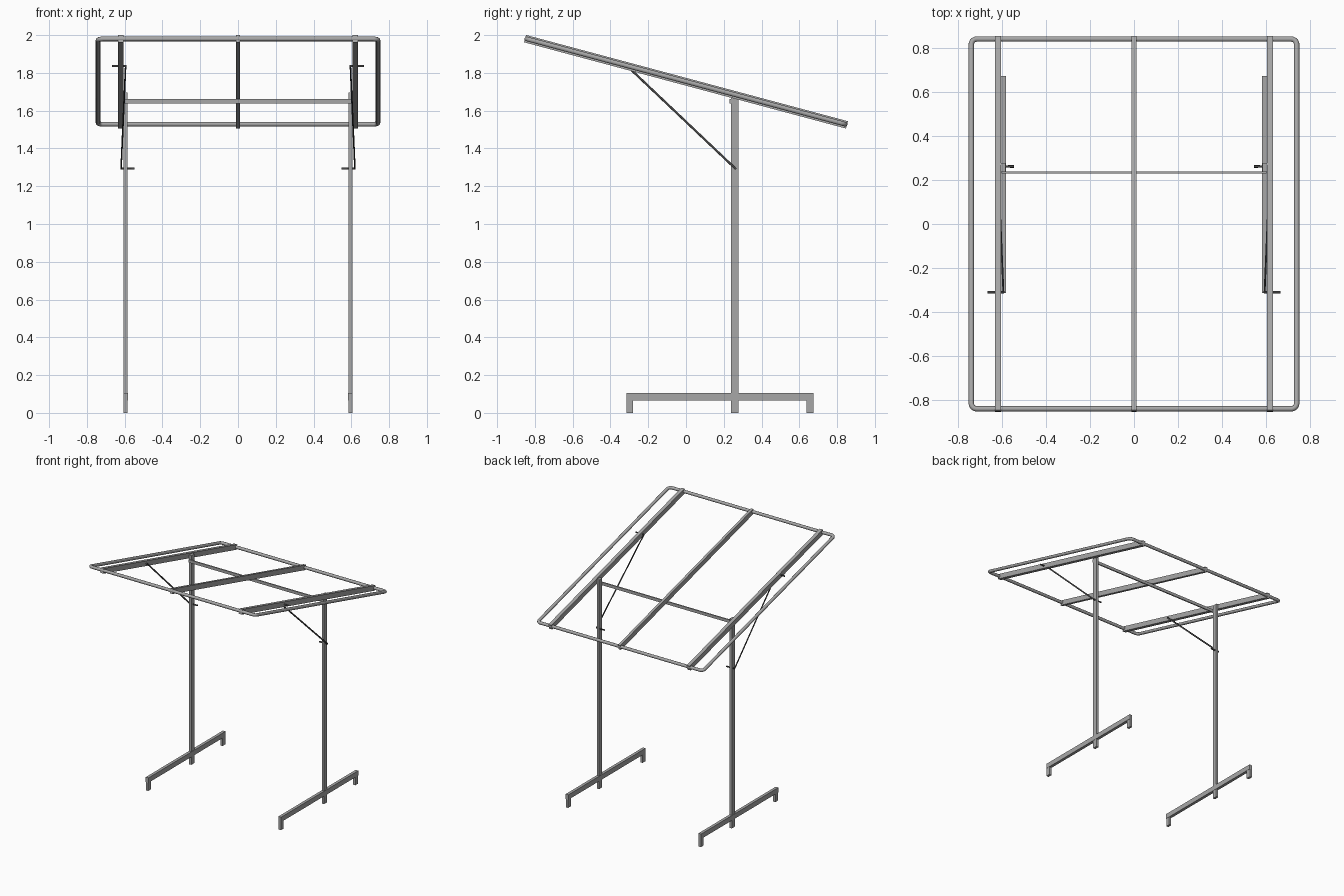
import bpy, bmesh, math
from mathutils import Matrix, Vector

if "Cube" in bpy.data.objects:
    bpy.data.objects.remove(bpy.data.objects["Cube"])


def material(name, v):
    m = bpy.data.materials.new(name)
    m.diffuse_color = (v, v, v, 1)
    m.use_nodes = True
    m.node_tree.nodes["Principled BSDF"].inputs["Base Color"].default_value = m.diffuse_color
    return m


steel = material("grey_steel", 0.39)
dark = material("dark_rod_steel", 0.06)

TILT = Matrix.Translation((0, 0, 1.753)) @ Matrix.Rotation(math.radians(-15), 4, 'X')


def box(name, lo, hi, matrix=Matrix()):
    lo, hi = Vector(lo), Vector(hi)
    bm = bmesh.new()
    bmesh.ops.create_cube(bm, size=1)
    for v in bm.verts:
        v.co = (lo + hi) / 2 + v.co * (hi - lo)
    me = bpy.data.meshes.new(name)
    bm.to_mesh(me)
    bm.free()
    me.materials.append(steel)
    ob = bpy.data.objects.new(name, me)
    ob.matrix_world = matrix
    bpy.context.collection.objects.link(ob)


def tube(name, pts, radius, mat, cyclic=False, matrix=Matrix()):
    cu = bpy.data.curves.new(name, 'CURVE')
    cu.dimensions = '3D'
    cu.bevel_depth = radius
    cu.bevel_resolution = 3
    cu.use_fill_caps = True
    sp = cu.splines.new('POLY')
    sp.points.add(len(pts) - 1)
    for p, co in zip(sp.points, pts):
        p.co = (*co, 1)
    sp.use_cyclic_u = cyclic
    cu.materials.append(mat)
    ob = bpy.data.objects.new(name, cu)
    ob.matrix_world = matrix
    bpy.context.collection.objects.link(ob)
    bpy.ops.object.select_all(action='DESELECT')
    ob.select_set(True)
    bpy.context.view_layer.objects.active = ob
    bpy.ops.object.convert(target='MESH')
    bpy.ops.object.shade_smooth_by_angle(angle=math.radians(40))


# rounded tube frame of the tilted top
HX, HY, R = 0.741, 0.872, 0.025
corners = [(1, 1, 0), (-1, 1, 90), (-1, -1, 180), (1, -1, 270)]
outline = []
for sx, sy, start in corners:
    for i in range(7):
        a = math.radians(start + 15 * i)
        outline.append((sx * (HX - R) + R * math.cos(a),
                        sy * (HY - R) + R * math.sin(a), 0.001))
tube("top_frame", outline, 0.0125, steel, True, TILT)

# beams running down the slope
for name, x, w in (("left_beam", -0.62, 0.028), ("middle_beam", 0, 0.021), ("right_beam", 0.62, 0.028)):
    box(name, (x - w / 2, -0.882, -0.02), (x + w / 2, 0.882, 0.02), TILT)

# flat cross bar between the posts
box("cross_bar", (-0.604, 0.229, 1.638), (0.604, 0.239, 1.662))

for side, s in (("left", -1), ("right", 1)):
    x = s * 0.595
    # upright post
    box(side + "_post", (x - 0.01, 0.238, 0), (x + 0.01, 0.277, 1.695))
    # base rail with a short leg at each end
    box(side + "_base_rail", (x - 0.012, -0.315, 0.066), (x + 0.012, 0.674, 0.106))
    box(side + "_front_leg", (x - 0.01, -0.315, 0), (x + 0.01, -0.28, 0.07))
    box(side + "_back_leg", (x - 0.01, 0.638, 0), (x + 0.01, 0.674, 0.07))
    # bent brace rod with hooked ends passing through beam and post
    tube(side + "_brace", [(s * 0.667, -0.311, 1.836), (s * 0.595, -0.311, 1.836),
                           (s * 0.619, 0.262, 1.293), (s * 0.547, 0.262, 1.293)], 0.006, dark)
